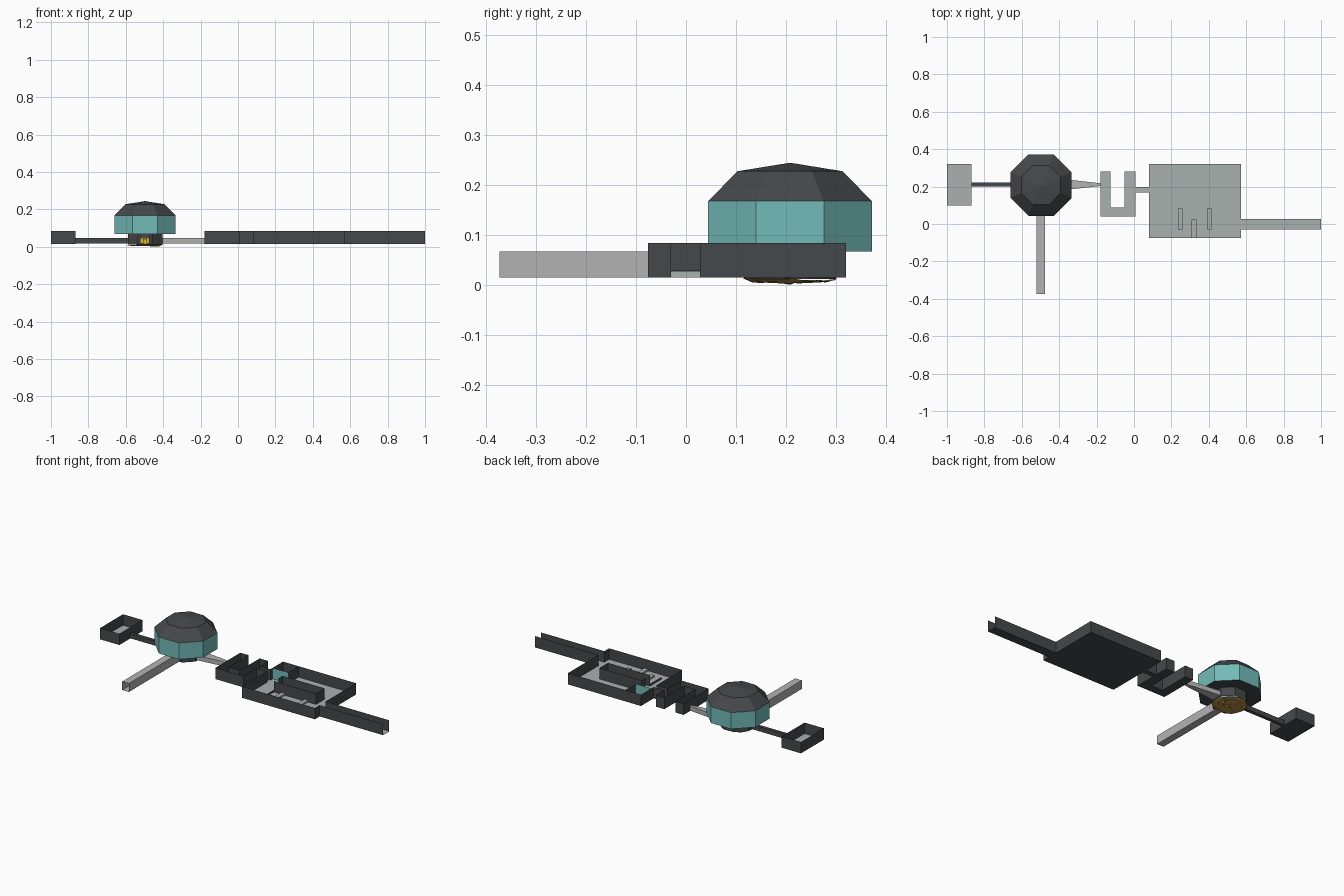
import bpy, bmesh, math, random

if "Cube" in bpy.data.objects:
    bpy.data.objects.remove(bpy.data.objects["Cube"])
random.seed(4)


def mat(name, col):
    m = bpy.data.materials.new(name)
    m.diffuse_color = (*col, 1)
    m.use_nodes = True
    m.node_tree.nodes["Principled BSDF"].inputs["Base Color"].default_value = m.diffuse_color
    return m


DARK = mat("dark_wall", (0.06, 0.065, 0.07))
FLOOR = mat("pale_floor", (0.40, 0.44, 0.43))
LIGHT = mat("tunnel_grey", (0.45, 0.45, 0.45))
GLASS = mat("teal_glass", (0.17, 0.50, 0.48))
GOLD = mat("gold_rock", (0.42, 0.25, 0.06))
YELLOW = mat("yellow", (0.65, 0.48, 0.03))
Z0, Z1 = 0.015, 0.084          # storey floor and wall top
CX, CY = -0.497, 0.208         # dome centre


def make(name, verts, faces, material):
    me = bpy.data.meshes.new(name)
    me.from_pydata(verts, [], faces)
    me.materials.append(material)
    ob = bpy.data.objects.new(name, me)
    bpy.context.collection.objects.link(ob)
    return ob


def wall(name, pts, z0=Z0, z1=Z1, closed=False, skip=(), material=DARK):
    n = len(pts)
    verts = [(x, y, z) for z in (z0, z1) for x, y in pts]
    faces = [(i, (i + 1) % n, n + (i + 1) % n, n + i)
             for i in range(n if closed else n - 1) if i not in skip]
    return make(name, verts, faces, material)


def slab(name, pts, z, material, flip=False):
    order = list(range(len(pts)))
    return make(name, [(x, y, z) for x, y in pts], [order[::-1] if flip else order], material)


def room(name, pts, skip=()):
    wall(name + "_walls", pts, closed=True, skip=skip)
    slab(name + "_floor", pts, Z0 + 0.002, FLOOR)
    slab(name + "_underside", pts, Z0, DARK, True)


def tube(name, a, b, z0, z1, material):
    # open-ended box passage; a and b are pairs of (x, y) across each end
    verts = [(x, y, z) for end in (a, b) for (x, y), z in
             ((end[0], z0), (end[1], z0), (end[1], z1), (end[0], z1))]
    make(name, verts, [(i, (i + 1) % 4, 4 + (i + 1) % 4, 4 + i) for i in range(4)], material)


def rect(x0, x1, y0, y1):
    return [(x0, y0), (x1, y0), (x1, y1), (x0, y1)]


def octagon(ap):
    r = ap / math.cos(math.pi / 8)
    return [(CX + r * math.cos(math.pi / 8 + i * math.pi / 4),
             CY + r * math.sin(math.pi / 8 + i * math.pi / 4)) for i in range(8)]


def rings(name, levels, material, apex=None):
    verts = [(x, y, z) for ap, z in levels for x, y in octagon(ap)]
    faces = [(k * 8 + i, k * 8 + (i + 1) % 8, k * 8 + 8 + (i + 1) % 8, k * 8 + 8 + i)
             for k in range(len(levels) - 1) for i in range(8)]
    if apex:
        b = len(verts) - 8
        verts.append((CX, CY, apex))
        faces += [(b + i, b + (i + 1) % 8, b + 8) for i in range(8)]
    make(name, verts, faces, material)


# small end room
room("end_room", rect(-1, -0.87, 0.10, 0.32))

# winding hallway, great hall and exit passage share one outline
outline = [(-0.18, 0.04), (0.008, 0.04), (0.008, 0.168), (0.08, 0.168), (0.08, -0.076),
           (0.572, -0.076), (0.572, -0.03), (1, -0.03), (1, 0.028), (0.572, 0.028),
           (0.572, 0.32), (0.08, 0.32), (0.08, 0.198), (0.008, 0.198), (0.008, 0.28),
           (-0.05, 0.28), (-0.05, 0.088), (-0.125, 0.088), (-0.125, 0.28), (-0.18, 0.28)]
room("hall", outline, skip=(7,))

# partitions inside the hall
wall("cell_side", [(0.185, 0.32), (0.185, 0.22)])
wall("cell_glass", [(0.08, 0.22), (0.185, 0.22)], material=GLASS)
wall("inner_block", [(0.185, 0.125), (0.185, 0.165), (0.468, 0.165), (0.468, 0.083), (0.185, 0.083)])
wall("inner_side", [(0.185, 0.083), (0.185, -0.03)], z1=0.03)
for i, (x, y0, y1) in enumerate([(0.247, -0.03, 0.083), (0.402, -0.03, 0.083), (0.32, -0.074, 0.024)]):
    bench = rect(x - 0.013, x + 0.013, y0, y1)
    wall("bench_side_%d" % i, bench, z1=0.028, closed=True, material=FLOOR)
    slab("bench_top_%d" % i, bench, 0.028, FLOOR)

# passages reaching the dome
tube("west_passage", [(-0.87, 0.201), (-0.87, 0.221)], [(-0.588, 0.201), (-0.588, 0.221)], 0.018, 0.046, DARK)
tube("east_passage", [(-0.405, 0.178), (-0.405, 0.243)], [(-0.18, 0.203), (-0.18, 0.218)], 0.018, 0.046, LIGHT)
tube("south_tunnel", [(-0.52, -0.373), (-0.475, -0.373)], [(-0.52, 0.116), (-0.475, 0.116)], Z0, 0.067, LIGHT)

# octagonal glass gallery and faceted roof
rings("gallery_floor", [(0.092, 0.067), (0.164, 0.067)], DARK)
rings("glass_band", [(0.164, 0.067), (0.164, 0.167)], GLASS)
rings("dome_roof", [(0.164, 0.167), (0.105, 0.227)], DARK, apex=0.244)

# lower chamber with an opening to the south tunnel
wall("lower_chamber", octagon(0.092), z0=0.012, z1=0.067, closed=True, skip=(5,))
sx = octagon(0.092)[5][0]
for side, x0, x1 in (("west", sx, -0.52), ("east", -0.475, octagon(0.092)[6][0])):
    wall("door_jamb_" + side, [(x0, CY - 0.092), (x1, CY - 0.092)], 0.012, 0.067)
wall("chamber_lining", octagon(0.088), z0=0.02, z1=0.045, closed=True, skip=(5,), material=YELLOW)
wall("centre_post", rect(CX - 0.01, CX + 0.01, CY - 0.01, CY + 0.01), z1=0.04, closed=True, material=YELLOW)
slab("post_top", rect(CX - 0.01, CX + 0.01, CY - 0.01, CY + 0.01), 0.04, YELLOW)

# rough rocky chamber floor
N, R = 16, 5
verts = [(CX, CY, 0.004)]
for k in range(1, R + 1):
    for i in range(N):
        a, r = 2 * math.pi * i / N, 0.095 * k / R
        z = random.uniform(0.002, 0.010) if k < R else random.uniform(0.007, 0.014)
        if (k, i) == (2, 0):
            z = 0.0
        verts.append((CX + r * math.cos(a), CY + r * math.sin(a), z))
faces = [(0, 1 + i, 1 + (i + 1) % N) for i in range(N)]
for k in range(R - 1):
    for i in range(N):
        a, b = 1 + k * N + i, 1 + k * N + (i + 1) % N
        faces += [(a, a + N, b + N), (a, b + N, b)]
make("rock_floor", verts, faces, GOLD)
